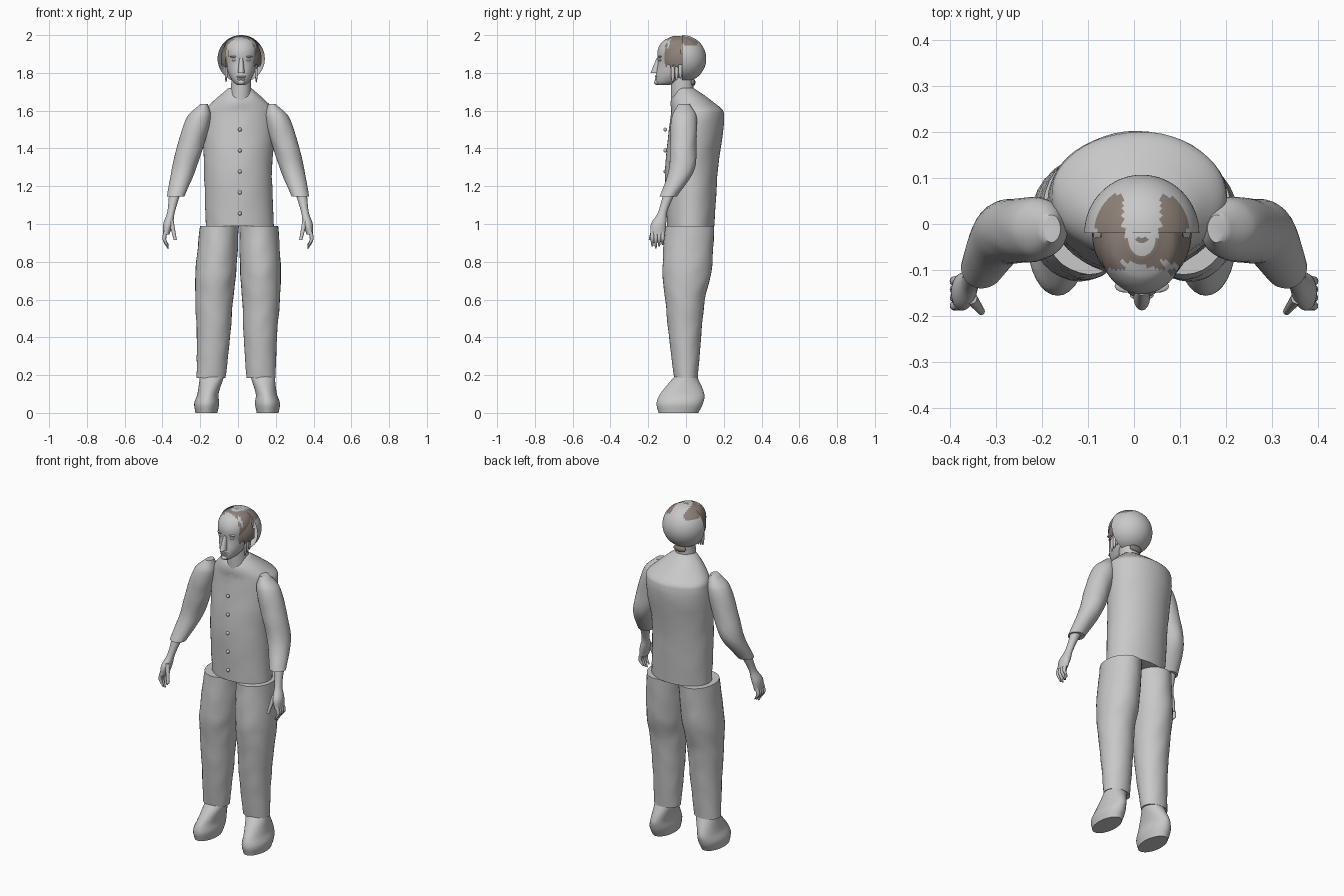
import bpy, bmesh, math
from mathutils import Vector

cube = bpy.data.objects.get("Cube")
if cube:
    bpy.data.objects.remove(cube, do_unlink=True)


def material(name, red, green, blue):
    mat = bpy.data.materials.new(name)
    mat.use_nodes = True
    color = (red, green, blue, 1)
    mat.diffuse_color = color
    mat.node_tree.nodes["Principled BSDF"].inputs["Base Color"].default_value = color
    return mat


GREY = material("plain_grey", .58, .58, .58)
BROWN = material("hair_brown", .27, .22, .19)
HEAD_X = .017


def finish(name, bm, mat, rule):
    """Turn a bmesh into a smooth shaded object, painting hair by a rule."""
    bmesh.ops.recalc_face_normals(bm, faces=bm.faces)
    mesh = bpy.data.meshes.new(name)
    mesh.materials.append(mat)
    if rule:
        mesh.materials.append(BROWN)
        for face in bm.faces:
            face.material_index = int(rule(face.calc_center_median()))
    bm.to_mesh(mesh)
    bm.free()
    obj = bpy.data.objects.new(name, mesh)
    bpy.context.collection.objects.link(obj)
    bpy.ops.object.select_all(action="DESELECT")
    obj.select_set(True)
    bpy.context.view_layer.objects.active = obj
    bpy.ops.object.shade_smooth_by_angle(angle=math.radians(50))


def refine(rows, steps):
    """Smooth in-between sections, with height kept linear between rows."""
    last = len(rows) - 1
    rows = [Vector(row) for row in rows]

    def slope(i):
        before, after = rows[max(i - 1, 0)], rows[min(i + 1, last)]
        return (after - before) / (after[0] - before[0])

    fine = []
    for i in range(last):
        start, end = rows[i], rows[i + 1]
        rise = end[0] - start[0]
        for s in range(steps):
            t = s / steps
            u = 1 - t
            ease = t * t * (3 - 2 * t)
            fine.append(start.lerp(end, ease) + rise * t * u * (u * slope(i) - t * slope(i + 1)))
    return fine + [rows[last]]


def loft(name, rows, side=1, segs=32, steps=6, wrinkle=0, lean=0, dip=0, rule=None):
    """Skin oval sections; a row is height, centre x, centre y, half width, half depth."""
    bm = bmesh.new()
    rings = []
    top = rows[-1][0]
    for z, cx, cy, rx, ry in refine(rows, steps):
        ring = []
        drop = dip * max(0, 1 - (top - z) / dip) if dip else 0
        for k in range(segs):
            a = math.tau * k / segs
            wave = math.sin(z * 40 + 2 * math.sin(a * 3 + side)) * math.sin(a * 2 + z * 9)
            fold = 1 + wrinkle * wave
            ring.append(bm.verts.new((side * (cx + lean * (.7 - z)) + rx * fold * math.cos(a),
                                      cy + ry * fold * math.sin(a),
                                      z - drop * max(0, -math.sin(a)) ** 6)))
        rings.append(ring)
    for low, high in zip(rings, rings[1:]):
        for k in range(segs):
            bm.faces.new((low[k - 1], low[k], high[k], high[k - 1]))
    bm.faces.new(rings[0])
    bm.faces.new(rings[-1])
    finish(name, bm, GREY, rule)


def ball(name, center, size, mat=GREY, keep=None, rule=None, segs=20):
    """Ellipsoid, optionally cut down to the faces that satisfy keep."""
    bm = bmesh.new()
    bmesh.ops.create_uvsphere(bm, u_segments=segs, v_segments=segs // 2, radius=1)
    for v in bm.verts:
        v.co = Vector(center) + v.co * Vector(size)
    if keep:
        gone = [f for f in bm.faces if not keep(f.calc_center_median())]
        bmesh.ops.delete(bm, geom=gone, context="FACES")
    finish(name, bm, mat, rule)


def is_hair(p):
    """Ragged temples and a crown patch with a bare spot in the middle."""
    dx = abs(p.x - HEAD_X)
    rag = .01 * math.sin(p.y * 190 + p.x * 70)
    temple = dx > .07 + rag and -.12 < p.y < -.025 and p.z > 1.835 + rag
    bare = dx < .04 and p.y > -.03
    crown = p.z > 1.945 and dx < .1 and -.09 + rag < p.y < .07 + rag and not bare
    return temple or crown


# Shirt with a dipped neckline and a row of buttons
loft("shirt", [
    (.99, .01, .025, .18, .125), (1.3, 0, .03, .18, .14), (1.59, .01, .06, .19, .14),
    (1.65, .01, .03, .14, .11), (1.72, .01, -.01, .06, .05)],
    segs=48, wrinkle=.01, dip=.05)
for i in range(5):
    ball(f"shirt_button_{i + 1}", (.01, -.11, 1.5 - i / 9), (.01, .01, .01))

# Neck
loft("neck", [(1.6, .01, -.02, .06, .06), (1.8, .02, -.02, .05, .06)])

# Head with face
loft("head", [
    (1.735, HEAD_X, -.12, .02, .03), (1.75, HEAD_X, -.1, .04, .06),
    (1.79, HEAD_X, -.07, .065, .09), (1.85, HEAD_X, -.05, .082, .1),
    (1.92, HEAD_X, -.045, .092, .105), (1.97, HEAD_X, -.04, .073, .08),
    (1.995, HEAD_X, -.03, .03, .04)],
    segs=64, rule=is_hair)
loft("nose", [(1.8, HEAD_X, -.16, .018, .028), (1.88, HEAD_X, -.14, .01, .015)], segs=16)
for label, z, width in (("upper_lip", 1.78, .026), ("lower_lip", 1.768, .022)):
    ball(label, (HEAD_X, -.155, z), (width, .01, .005))
ball("chin", (HEAD_X, -.15, 1.75), (.02, .02, .014))

# Back of the skull and hair over the temples
ball("skull_back", (HEAD_X, -.02, 1.875), (.125, .127, .125), segs=64,
     keep=lambda p: p.y > -.02, rule=is_hair)
ball("hair", (HEAD_X, -.02, 1.873), (.108, .12, .124), BROWN, segs=72,
     keep=lambda p: p.y < .01 and is_hair(p))
ball("nape_hair", (HEAD_X, .035, 1.75), (.04, .015, .02), BROWN)

for side, label in ((1, "left"), (-1, "right")):
    # Eye, brow and loose locks beside the jaw
    eye_x = HEAD_X + side * .035
    ball(f"{label}_eye", (eye_x, -.135, 1.868), (.015, .01, .007))
    ball(f"{label}_brow", (eye_x, -.135, 1.886), (.024, .014, .005))
    for i in range(3):
        ball(f"{label}_lock_{i + 1}", (HEAD_X + side * .08, i * .02 - .07, 1.8 + i * .01),
             (.007, .01, .05))

    # Sleeve
    loft(f"{label}_sleeve", [
        (1.635, .18, -.01, .02, .03), (1.57, .205, -.01, .062, .065), (1.42, .25, -.015, .07, .07),
        (1.28, .29, -.025, .063, .067), (1.145, .33, -.095, .046, .045)],
        side=side, wrinkle=.015)

    # Forearm and palm
    loft(f"{label}_hand", [
        (1.16, .335, -.09, .03, .03), (1.06, .355, -.125, .02, .024),
        (1, .37, -.145, .026, .04), (.945, .38, -.15, .017, .038)],
        side=side, segs=24)

    # Fingers side by side along the palm, and the thumb
    for i in range(4):
        y = i * .018 - .178
        loft(f"{label}_finger_{i + 1}", [
            (.97, .38, y, .01, .01), (.92, .39, y, .01, .01),
            (.87 + .01 * abs(i - 1), .37, y, .004, .004)],
            side=side, segs=12)
    loft(f"{label}_thumb", [(1.02, .355, -.16, .014, .014), (.915, .332, -.19, .008, .008)],
         side=side, segs=12)

    # Trouser leg
    loft(f"{label}_trouser_leg", [
        (.185, .122, 0, .077, .063), (.4, .118, -.005, .088, .085), (.6, .122, -.005, .1, .105),
        (.75, .119, .005, .108, .13), (.99, .11, .02, .103, .13)],
        side=side, wrinkle=.015, lean=.04 if side < 0 else 0)

    # Foot
    loft(f"{label}_foot", [
        (0, .157, -.04, .058, .105), (.05, .156, -.033, .066, .123),
        (.1, .15, -.02, .056, .117), (.2, .128, 0, .065, .055)],
        side=side, lean=.015 if side < 0 else 0)
